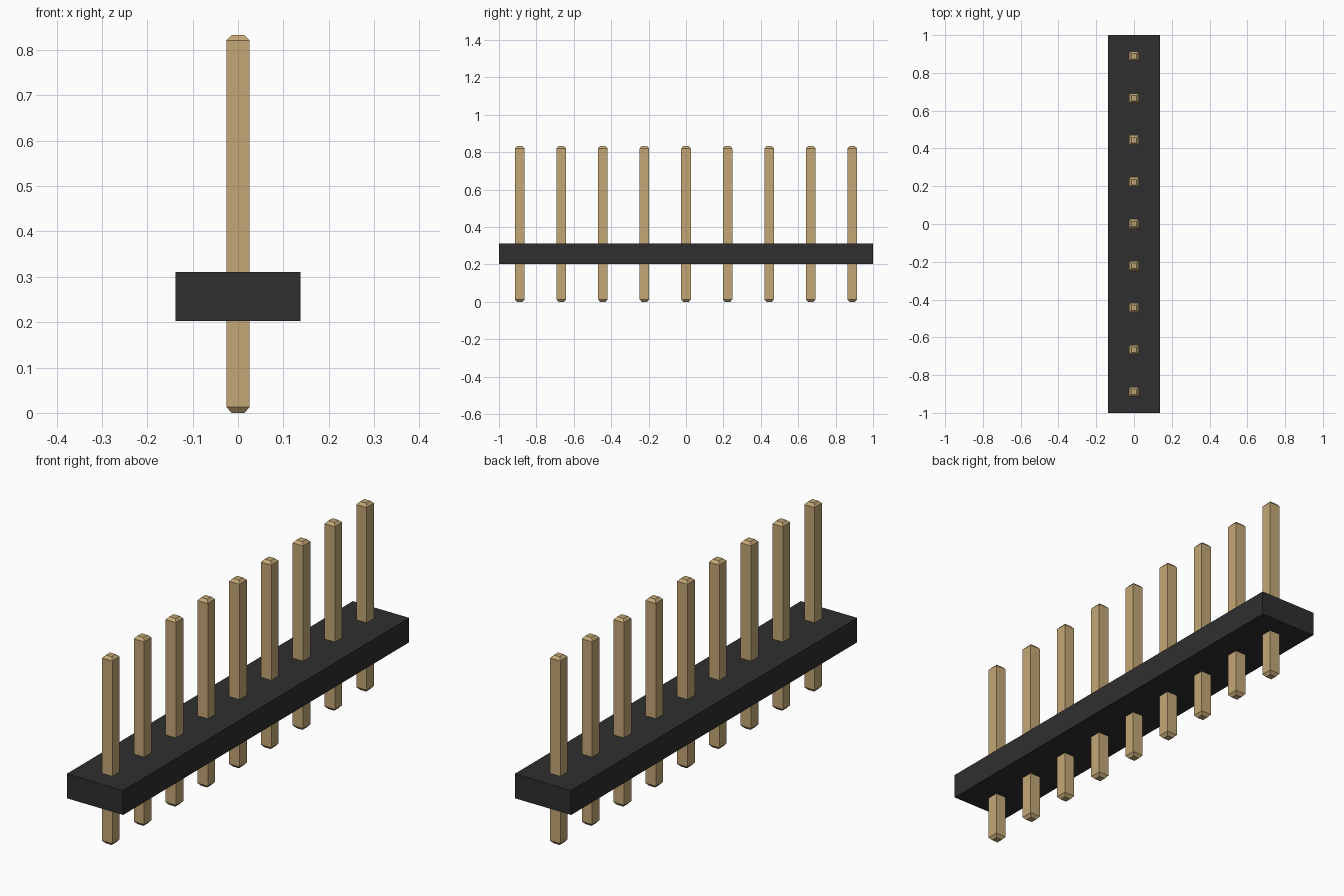
import bpy
import bmesh

cube = bpy.data.objects.get("Cube")
if cube:
    bpy.data.objects.remove(cube, do_unlink=True)


def make_material(name, rgb):
    mat = bpy.data.materials.new(name)
    mat.use_nodes = True
    color = (*rgb, 1.0)
    mat.diffuse_color = color
    mat.node_tree.nodes["Principled BSDF"].inputs["Base Color"].default_value = color
    return mat


def make_column(name, levels, mat, y=0.0):
    """Closed column from rectangular sections given as (z, half_x, half_y)."""
    bm = bmesh.new()
    rings = [[bm.verts.new((sx * hx, sy * hy, z))
              for sx, sy in ((-1, -1), (1, -1), (1, 1), (-1, 1))]
             for z, hx, hy in levels]
    for low, high in zip(rings, rings[1:]):
        for i in range(4):
            j = (i + 1) % 4
            bm.faces.new((low[i], low[j], high[j], high[i]))
    bm.faces.new(rings[0][::-1])
    bm.faces.new(rings[-1])
    mesh = bpy.data.meshes.new(name)
    bm.to_mesh(mesh)
    bm.free()
    mesh.materials.append(mat)
    obj = bpy.data.objects.new(name, mesh)
    obj.location.y = y
    bpy.context.collection.objects.link(obj)
    return obj


black = make_material("black plastic", (0.028, 0.028, 0.028))
gold = make_material("gold metal", (0.55, 0.39, 0.18))

# Plastic strip holding the pins
make_column("housing", [(0.203, 0.138, 1.0), (0.311, 0.138, 1.0)], black)

# Square pins with tapered ends
PIN_COUNT = 9
PITCH = 2.0 / PIN_COUNT
HALF, TIP = 0.0255, 0.0145
pin_levels = [(0.0, TIP, TIP), (0.013, HALF, HALF),
              (0.821, HALF, HALF), (0.833, TIP, TIP)]
for i in range(PIN_COUNT):
    make_column(f"pin_{i + 1}", pin_levels, gold, (i - (PIN_COUNT - 1) / 2) * PITCH)
